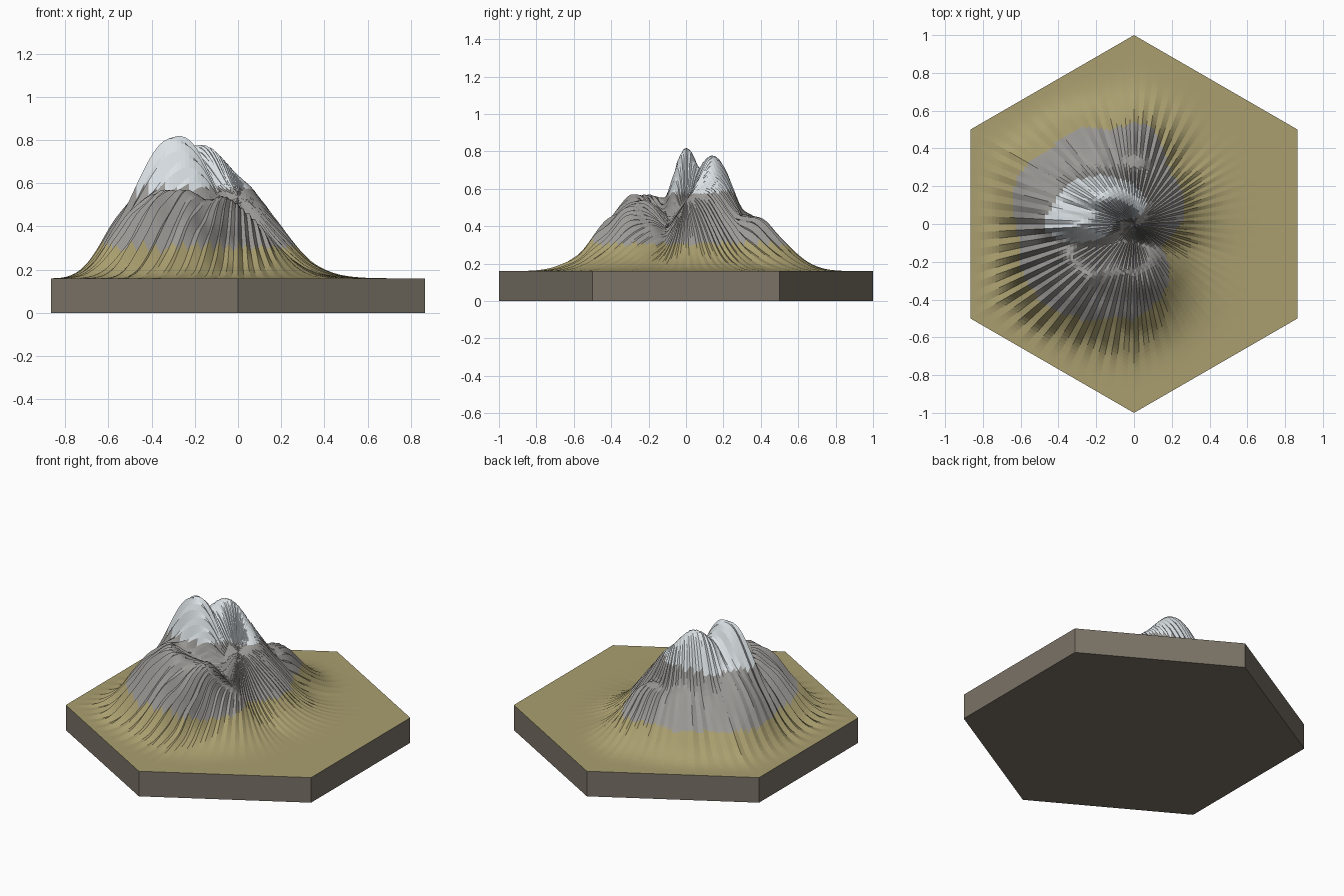
import bpy, bmesh, math, random
from mathutils import Vector, noise

cube = bpy.data.objects.get("Cube")
if cube:
    bpy.data.objects.remove(cube, do_unlink=True)

random.seed(4)
BASE = 0.16
RINGS, SEGMENTS = 46, 22
ROCK_LINE, SNOW_LINE = 0.305, 0.575


def make_material(name, colour):
    mat = bpy.data.materials.new(name)
    mat.use_nodes = True
    mat.diffuse_color = (*colour, 1)
    shader = mat.node_tree.nodes["Principled BSDF"]
    shader.inputs["Base Color"].default_value = (*colour, 1)
    shader.inputs["Roughness"].default_value = 0.9
    return mat


dry_grass = make_material("dry grass", (0.40, 0.345, 0.16))
grey_rock = make_material("grey rock", (0.33, 0.32, 0.305))
snow = make_material("snow", (0.71, 0.76, 0.79))
brown_earth = make_material("brown earth", (0.195, 0.17, 0.135))


def add_object(name, bm, materials):
    mesh = bpy.data.meshes.new(name)
    bm.normal_update()
    bm.to_mesh(mesh)
    bm.free()
    for mat in materials:
        mesh.materials.append(mat)
    obj = bpy.data.objects.new(name, mesh)
    bpy.context.collection.objects.link(obj)
    return obj


# Hexagon corners, with points at the front and the back
corners = [Vector((math.cos(a), math.sin(a), 0))
           for a in (math.radians(90 + 60 * k) for k in range(6))]

# Tile body: walls and underside
bm = bmesh.new()
low = [bm.verts.new(c) for c in corners]
high = [bm.verts.new(c + Vector((0, 0, BASE))) for c in corners]
for k in range(6):
    n = (k + 1) % 6
    bm.faces.new((low[k], low[n], high[n], high[k]))
bm.faces.new(low[::-1])
add_object("tile_body", bm, [brown_earth])

# Mountain masses: x, y, height, spread in x, spread in y
masses = [
    (-0.29, 0.00, 0.66, 0.185, 0.10),    # main peak
    (-0.18, 0.14, 0.62, 0.21, 0.13),     # second peak
    (-0.02, 0.10, 0.45, 0.19, 0.17),     # ridge falling to the left side
    (-0.39, 0.10, 0.42, 0.19, 0.19),     # outer flank
    (-0.36, -0.13, 0.40, 0.18, 0.18),    # outer shoulder
    (-0.26, -0.25, 0.40, 0.20, 0.18),    # front shoulder
    (-0.07, -0.25, 0.36, 0.19, 0.18),    # front spur
    (0.00, 0.34, 0.30, 0.14, 0.16),      # back spur
    (-0.22, 0.30, 0.31, 0.20, 0.17),     # back flank
]


def hex_radius(x, y):
    return max(abs(x), abs(x / 2 + y * 0.866), abs(x / 2 - y * 0.866)) / 0.866


def height(x, y):
    total = sum((h * math.exp(-((x - px) / sx) ** 2 / 2 - ((y - py) / sy) ** 2 / 2)) ** 8
                for px, py, h, sx, sy in masses)
    h = total ** 0.125
    edge = min(1, max(0, (1 - hex_radius(x, y)) / 0.35))
    return h * edge * edge * (3 - 2 * edge)


def cragginess(x, y):
    # Crags are strongest on the front shoulders and the back spur
    front = min(1, max(0, (0.1 - y) / 0.25)) * min(1, max(0, (0.2 - x) / 0.2))
    spur = math.exp(-((x - 0.07) ** 2 + (y - 0.35) ** 2) / 0.02)
    return 0.25 + 0.75 * max(front, spur)


# Terrain: hexagonal rings joined by spokes, lifted by the masses
bm = bmesh.new()
centre = bm.verts.new((0, 0, BASE + height(0, 0)))
spokes = []
for k in range(6):
    for s in range(SEGMENTS):
        direction = corners[k].lerp(corners[(k + 1) % 6], s / SEGMENTS)
        shift = (0.02 if s % 2 else -0.02) + random.uniform(-0.012, 0.012)
        spoke = []
        for r in range(1, RINGS + 1):
            t = r / RINGS
            p = direction * t
            # Neighbouring spokes sample the slope a little in or out
            fade = min(1, t * 4)
            q = p + direction * shift * cragginess(p.x, p.y) * fade
            h = height(q.x, q.y)
            rough = noise.noise(Vector((p.x * 9, p.y * 9, 0.3)))
            h += rough * 0.035 * min(1, h / 0.2) * cragginess(p.x, p.y)
            if r == RINGS:
                h = 0
            spoke.append(bm.verts.new((p.x, p.y, BASE + h)))
        spokes.append(spoke)

for i, a in enumerate(spokes):
    b = spokes[(i + 1) % len(spokes)]
    bm.faces.new((centre, a[0], b[0]))
    for r in range(RINGS - 1):
        bm.faces.new((a[r], a[r + 1], b[r + 1], b[r]))

# Grass, rock and snow by altitude
for face in bm.faces:
    z = face.calc_center_median().z
    face.material_index = (z > ROCK_LINE) + (z > SNOW_LINE)
add_object("mountain_terrain", bm, [dry_grass, grey_rock, snow])
